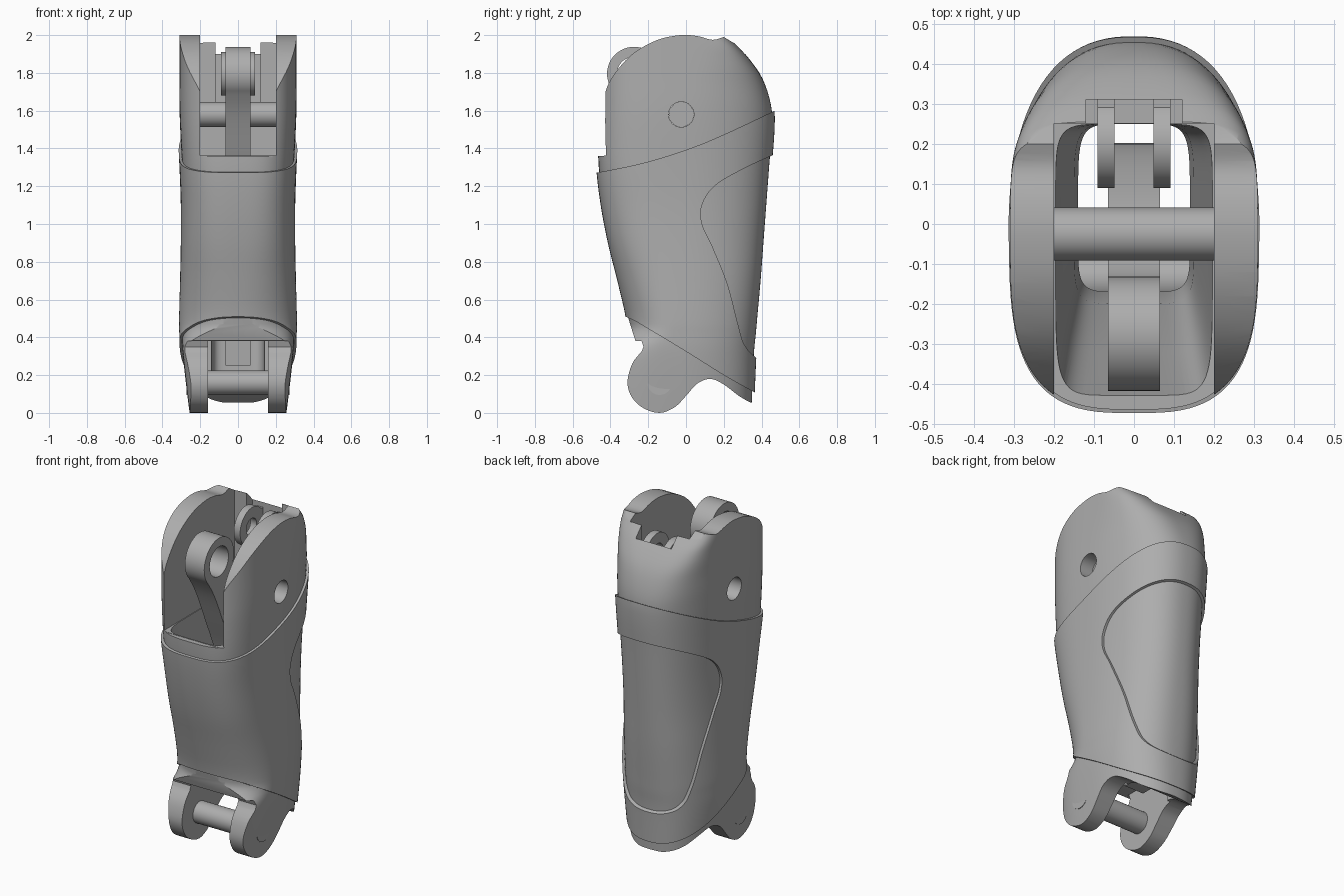
import bpy, bmesh, math

if "Cube" in bpy.data.objects:
    bpy.data.objects.remove(bpy.data.objects["Cube"])

grey = bpy.data.materials.new("grey")
grey.diffuse_color = (0.42, 0.42, 0.42, 1)
grey.use_nodes = True
grey.node_tree.nodes["Principled BSDF"].inputs["Base Color"].default_value = grey.diffuse_color


def finish(name, bm):
    bmesh.ops.recalc_face_normals(bm, faces=bm.faces)
    me = bpy.data.meshes.new(name)
    bm.to_mesh(me)
    bm.free()
    ob = bpy.data.objects.new(name, me)
    bpy.context.collection.objects.link(ob)
    me.materials.append(grey)
    return ob


def spline(keys, steps):
    """Catmull-Rom through rows of numbers."""
    out = []
    for i in range(len(keys) - 1):
        a, b, c, d = (keys[max(0, min(len(keys) - 1, i + k))] for k in (-1, 0, 1, 2))
        for s in range(steps):
            t = s / steps
            out.append([q + 0.5 * t * (r - p + t * (2 * p - 5 * q + 4 * r - w + t * (3 * (q - r) + w - p)))
                        for p, q, r, w in zip(a, b, c, d)])
    return out + [list(keys[-1])]


def loft(name, rows, n=96, cy=-0.05, grow=0.0):
    """Stack superellipse rings: z, front y, back y, half width, front and back exponents."""
    bm = bmesh.new()
    rings = []
    for z, yf, yb, hw, front_pow, back_pow in rows:
        ring = []
        for k in range(n):
            a = 2 * math.pi * (k + 0.5) / n
            c, s = math.cos(a), math.sin(a)
            p = back_pow if s > 0 else front_pow
            ry = (yb - cy if s > 0 else cy - yf) + grow
            ring.append(bm.verts.new((math.copysign(abs(c) ** (2 / p), c) * (hw + grow),
                                      cy + math.copysign(abs(s) ** (2 / p), s) * ry, z)))
        rings.append(ring)
    for a, b in zip(rings, rings[1:]):
        for k in range(n):
            bm.faces.new((a[k], a[(k + 1) % n], b[(k + 1) % n], b[k]))
    bm.faces.new(rings[0])
    bm.faces.new(rings[-1])
    return finish(name, bm)


def prism(name, pts, x0, x1):
    """Extrude a (y, z) outline along x."""
    bm = bmesh.new()
    a = [bm.verts.new((x0, y, z)) for y, z in pts]
    b = [bm.verts.new((x1, y, z)) for y, z in pts]
    bm.faces.new(a)
    bm.faces.new(b)
    for k in range(len(a)):
        j = (k + 1) % len(a)
        bm.faces.new((a[k], a[j], b[j], b[k]))
    return finish(name, bm)


def disc(y, z, r, n=48):
    return [(y + r * math.cos(2 * math.pi * k / n), z + r * math.sin(2 * math.pi * k / n)) for k in range(n)]


def box(name, x, y0, y1, z0, z1):
    return prism(name, [(y0, z0), (y1, z0), (y1, z1), (y0, z1)], -x, x)


def combine(ob, other, op):
    m = ob.modifiers.new(op, 'BOOLEAN')
    m.operation, m.solver, m.object = op, 'EXACT', other
    bpy.context.view_layer.objects.active = ob
    with bpy.context.temp_override(object=ob, active_object=ob):
        bpy.ops.object.modifier_apply(modifier=m.name)
    bpy.data.objects.remove(other)


# Outer form shared by the core and the sleeve
form = spline([(-0.05, -0.42, 0.345, 0.25, 3.5, 2.4), (0.15, -0.42, 0.352, 0.275, 3.5, 2.4),
               (0.32, -0.40, 0.36, 0.293, 3.3, 2.4), (0.42, -0.315, 0.37, 0.297, 2.4, 2.4),
               (0.5, -0.305, 0.377, 0.298, 2.2, 2.4), (0.7, -0.35, 0.395, 0.293, 2.4, 2.4),
               (0.9, -0.40, 0.41, 0.289, 2.7, 2.35), (1.1, -0.438, 0.425, 0.289, 2.9, 2.35),
               (1.3, -0.462, 0.44, 0.296, 3.1, 2.35), (1.5, -0.467, 0.455, 0.306, 3.1, 2.35),
               (1.63, -0.465, 0.45, 0.31, 3.1, 2.45), (1.77, -0.465, 0.405, 0.31, 3.1, 2.9),
               (1.88, -0.465, 0.33, 0.31, 3.1, 4.0), (1.96, -0.465, 0.255, 0.31, 3.1, 5.5),
               (2.05, -0.465, 0.17, 0.31, 3.1, 6)], 4)

# Core: knuckle cheeks on top, hinge lugs at the bottom
body = loft("finger_body", form)
top = spline([(-0.435, 1.36), (-0.44, 1.6), (-0.42, 1.72), (-0.36, 1.82), (-0.27, 1.91), (-0.15, 1.975),
              (-0.03, 2.0), (0.06, 1.995), (0.14, 1.975), (0.2, 1.99)], 4)
lug = spline([(0.34, 0.055), (0.28, 0.09), (0.2, 0.15), (0.13, 0.18), (0.06, 0.155), (0, 0.09), (-0.06, 0.03),
              (-0.14, 0), (-0.225, 0.025), (-0.285, 0.08), (-0.31, 0.16), (-0.285, 0.26), (-0.235, 0.325)], 4)
outline = ([(-0.6, 1.36)] + top + [(0.25, 1.96), (0.6, 1.9), (0.6, 0.055)] + lug
           + [(-0.225, 0.35), (-0.235, 0.38), (-0.268, 0.382), (-0.305, 0.5), (-0.6, 0.6)])
combine(body, prism("outline", outline, -0.6, 0.6), 'INTERSECT')

# Raised sleeve with a sunken back panel
sleeve = loft("sleeve", form, grow=0.014)
upper = spline([(-0.6, 1.25), (-0.47, 1.272), (-0.2, 1.33), (0.1, 1.43), (0.47, 1.6), (0.6, 1.665)], 5)
lower = spline([(0.6, -0.02), (0.36, 0.11), (0.2, 0.2), (0, 0.325), (-0.2, 0.445), (-0.31, 0.505), (-0.6, 0.62)], 5)
combine(sleeve, prism("sleeve_outline", upper + lower, -0.6, 0.6), 'INTERSECT')
panel = spline([(0.6, 1.42), (0.45, 1.36), (0.29, 1.285), (0.15, 1.2), (0.085, 1.1), (0.085, 1.0), (0.14, 0.88),
                (0.22, 0.68), (0.275, 0.47), (0.31, 0.36), (0.38, 0.285), (0.6, 0.12)], 6)
combine(sleeve, prism("panel_outline", panel, -0.6, 0.6), 'DIFFERENCE')
combine(body, sleeve, 'UNION')

# Tapered channel, knuckle opening, back notch, hinge slot and pin hole
channel = [(-0.1, -0.17, 0.25, 0.14, 6, 6), (0.4, -0.17, 0.25, 0.14, 6, 6), (0.6, -0.2, 0.25, 0.15, 6, 6),
           (1.0, -0.325, 0.25, 0.178, 6, 6), (1.4, -0.44, 0.25, 0.198, 7, 7)]
combine(body, loft("channel", channel, 64, 0.0), 'DIFFERENCE')
combine(body, box("opening", 0.2, -0.7, 0.252, 1.362, 2.2), 'DIFFERENCE')
combine(body, box("notch", 0.12, 0.1, 0.312, 1.63, 2.2), 'DIFFERENCE')
combine(body, box("slot", 0.16, -0.7, 0.12, -0.2, 0.381), 'DIFFERENCE')
combine(body, prism("pin_hole", disc(-0.025, 1.58, 0.067), -0.6, 0.6), 'DIFFERENCE')

# Hinge pins
prism("upper_pin", disc(-0.025, 1.58, 0.0665), -0.225, 0.225)
prism("lower_pin", disc(-0.14, 0.16, 0.065), -0.272, 0.272)

# Central link: eye on a curved arm
link = prism("link", spline([(-0.395, 1.72), (-0.32, 1.6), (-0.23, 1.4), (-0.11, 1.1), (-0.03, 0.7), (0, 0.25)], 5)
             + spline([(0.12, 0.25), (0.16, 0.7), (0.2, 1.0), (0.08, 1.3), (-0.12, 1.56), (-0.15, 1.75)], 5),
             -0.065, 0.065)
combine(link, prism("eye", disc(-0.275, 1.795, 0.143), -0.0652, 0.0652), 'UNION')
combine(link, prism("eye_hole", disc(-0.275, 1.795, 0.09), -0.2, 0.2), 'DIFFERENCE')

# Pair of small eyelets on the back wall
for side, x in (("left", -0.07), ("right", 0.07)):
    tab = prism(side + "_eyelet", disc(0.205, 1.795, 0.115), x - 0.021, x + 0.021)
    combine(tab, prism("root", [(0.2, 1.69), (0.32, 1.69), (0.32, 1.87), (0.2, 1.87)], x - 0.0208, x + 0.0208), 'UNION')
    combine(tab, prism("eyelet_hole", disc(0.2, 1.795, 0.05), -0.2, 0.2), 'DIFFERENCE')

# Smooth shading with crisp edges
bpy.ops.object.select_all(action='DESELECT')
for ob in bpy.context.scene.objects:
    ob.select_set(True)
    bpy.context.view_layer.objects.active = ob
bpy.ops.object.shade_smooth_by_angle(angle=math.radians(30))
